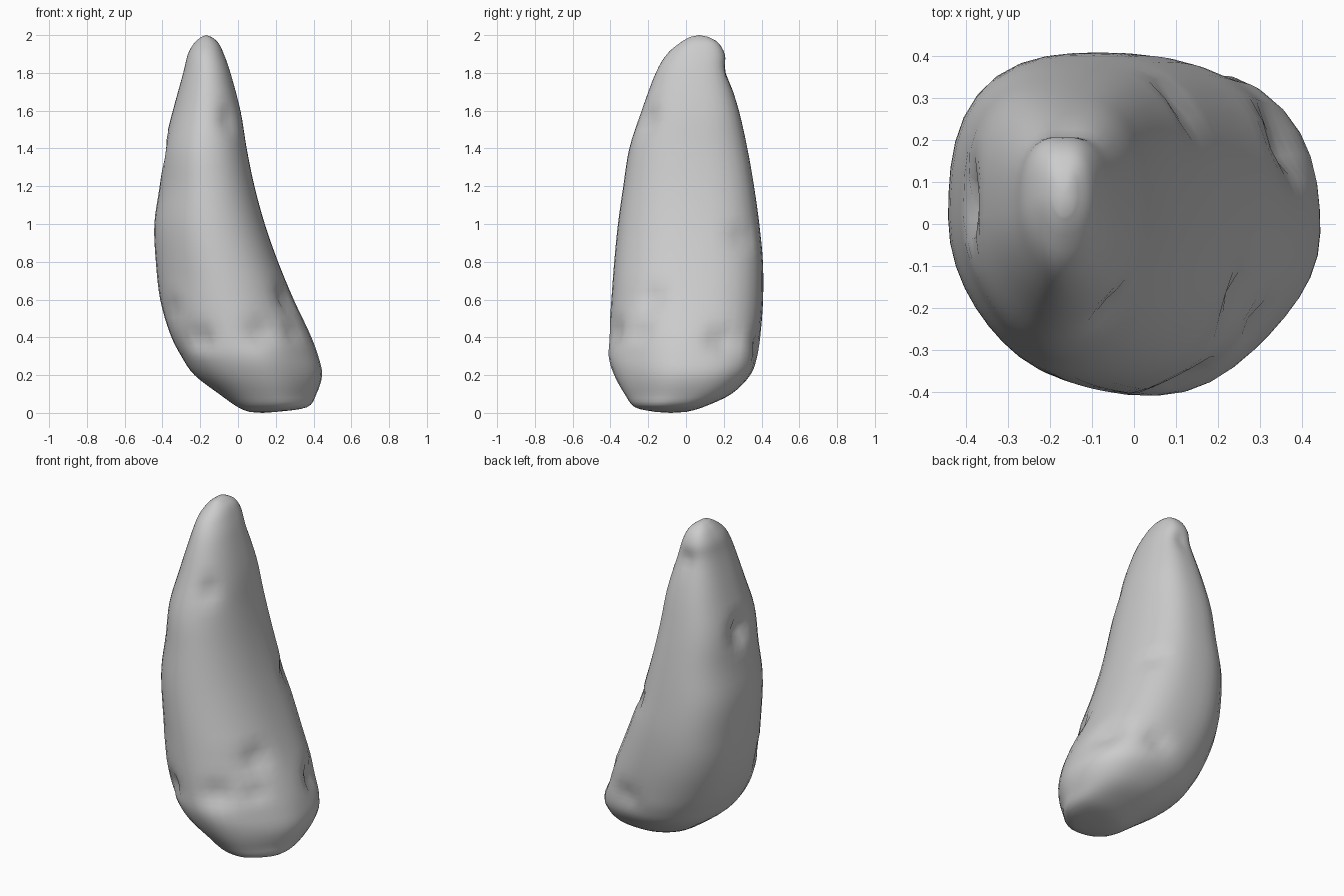
import bpy, bmesh, math
from mathutils import Vector

if "Cube" in bpy.data.objects:
    bpy.data.objects.remove(bpy.data.objects["Cube"])

# Sections up the stone: z, x min, x max, y min, y max
SECTIONS = [
    (0.005, 0.06, 0.20, -0.16, 0.00),
    (0.03, 0.00, 0.365, -0.27, 0.09),
    (0.10, -0.10, 0.415, -0.325, 0.24),
    (0.20, -0.23, 0.445, -0.38, 0.34),
    (0.30, -0.30, 0.425, -0.41, 0.38),
    (0.42, -0.36, 0.38, -0.407, 0.395),
    (0.60, -0.412, 0.295, -0.395, 0.408),
    (0.80, -0.435, 0.212, -0.38, 0.407),
    (1.00, -0.443, 0.142, -0.36, 0.388),
    (1.20, -0.415, 0.087, -0.332, 0.36),
    (1.40, -0.395, 0.046, -0.30, 0.325),
    (1.60, -0.345, 0.013, -0.235, 0.28),
    (1.80, -0.29, -0.04, -0.16, 0.22),
    (1.90, -0.265, -0.075, -0.10, 0.205),
    (1.96, -0.23, -0.105, -0.03, 0.17),
    (1.99, -0.195, -0.14, 0.02, 0.12),
]

# Dents: centre, radius, depth
DENTS = [
    ((-0.39, 0.05, 1.37), 0.10, 0.06),
    ((-0.06, -0.20, 1.55), 0.08, 0.03),
    ((-0.21, -0.35, 0.39), 0.09, 0.04),
    ((0.11, -0.36, 0.42), 0.10, 0.04),
    ((0.25, -0.18, 0.60), 0.09, 0.04),
    ((0.36, 0.20, 0.38), 0.11, 0.05),
    ((0.12, 0.30, 0.93), 0.07, 0.035),
    ((0.30, -0.25, 0.43), 0.06, 0.03),
    ((-0.16, 0.22, 1.80), 0.07, 0.015),
    ((-0.37, -0.22, 0.55), 0.08, 0.03),
    ((0.15, 0.38, 0.35), 0.10, 0.03),
]
# Corner fullness, anticlockwise from +x +y, near the foot and higher up
LOW, HIGH = (0.08, 0.05, 0.05, -0.07), (0.09, 0.09, -0.04, 0.02)
SIDES, STEPS = 40, 4


def blend(a, b, c, d, t):
    """Catmull-Rom blend of four sections."""
    return [0.5 * (2 * q + (r - p) * t + (2 * p - 5 * q + 4 * r - s) * t * t
                   + (3 * q - p - 3 * r + s) * t ** 3) for p, q, r, s in zip(a, b, c, d)]


def ring_points(z, x0, x1, y0, y1):
    """Oval with the given extents, its corners fuller or flatter, with dents pushed in."""
    cx, cy, rx, ry = (x0 + x1) / 2, (y0 + y1) / 2, (x1 - x0) / 2, (y1 - y0) / 2
    mix = min(max((z - 0.3) / 0.4, 0), 1)
    for i in range(SIDES):
        a = 2 * math.pi * i / SIDES
        q = i * 4 // SIDES
        s = 1 + (LOW[q] * (1 - mix) + HIGH[q] * mix) * math.sin(2 * a) ** 2
        p = Vector((cx + rx * s * math.cos(a), cy + ry * s * math.sin(a), z))
        inward = (Vector((cx, cy, z)) - p).normalized()
        push = sum(d * math.exp(-2 * ((p - Vector(c)).length / r) ** 2) for c, r, d in DENTS)
        yield p + inward * push


# Smooth leaning stone
bm = bmesh.new()
rings = []
n = len(SECTIONS)
for i in range(n - 1):
    four = [SECTIONS[min(max(k, 0), n - 1)] for k in (i - 1, i, i + 1, i + 2)]
    steps = STEPS if i < n - 2 else STEPS + 1
    for j in range(steps):
        rings.append([bm.verts.new(p) for p in ring_points(*blend(*four, j / STEPS))])
for a, b in zip(rings, rings[1:]):
    for k in range(SIDES):
        m = (k + 1) % SIDES
        bm.faces.new((a[k], a[m], b[m], b[k]))
# Rounded end caps
for ring, tip, flip in ((rings[0], (0.13, -0.08, 0), True), (rings[-1], (-0.168, 0.07, 2), False)):
    v = bm.verts.new(tip)
    for k in range(SIDES):
        f = (ring[k], ring[(k + 1) % SIDES], v)
        bm.faces.new(f[::-1] if flip else f)
for f in bm.faces:
    f.smooth = True
mesh = bpy.data.meshes.new("pointed_stone")
bm.to_mesh(mesh)
bm.free()
stone = bpy.data.objects.new("pointed_stone", mesh)
bpy.context.collection.objects.link(stone)
